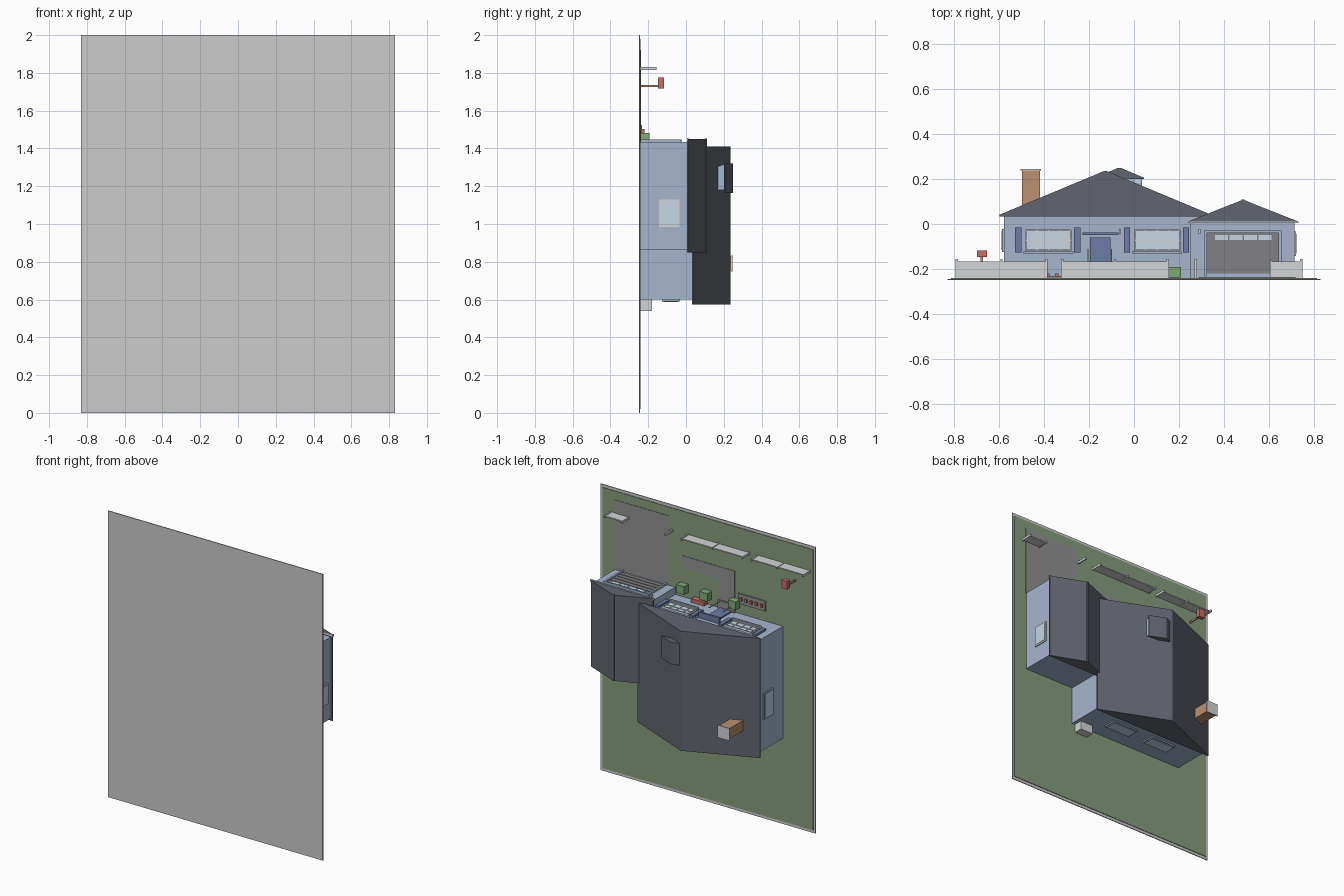
import bpy, bmesh

if "Cube" in bpy.data.objects:
    bpy.data.objects.remove(bpy.data.objects["Cube"])

# House lies on its back: house "up" is +y, street front is +z.
def mat(name, r, g, b):
    m = bpy.data.materials.new(name)
    m.diffuse_color = (r, g, b, 1)
    m.use_nodes = True
    m.node_tree.nodes["Principled BSDF"].inputs["Base Color"].default_value = m.diffuse_color
    return m

WALL = mat("wall_blue", .38, .47, .62)
ROOF = mat("roof_slate", .12, .13, .16)
GRASS = mat("grass", .24, .33, .2)
BUSH = mat("bush_green", .2, .42, .18)
BRICK = mat("brick", .5, .28, .16)
RED = mat("red", .55, .16, .13)
SHUT = mat("shutter_blue", .15, .2, .38)
GLASS = mat("glass", .55, .68, .8)
TRIM = mat("trim", .65, .66, .68)
DOOR = mat("garage_grey", .22, .22, .23)
PAVE = mat("paving", .28, .28, .28)

def prism(name, profile, z0, z1, m=None):
    """Extrude an x-y profile from z0 to z1."""
    bm = bmesh.new()
    f = bm.faces.new([bm.verts.new((x, y, z0)) for x, y in profile])
    ext = bmesh.ops.extrude_face_region(bm, geom=[f])
    vs = [g for g in ext["geom"] if isinstance(g, bmesh.types.BMVert)]
    bmesh.ops.translate(bm, verts=vs, vec=(0, 0, z1 - z0))
    bmesh.ops.recalc_face_normals(bm, faces=bm.faces)
    me = bpy.data.meshes.new(name)
    bm.to_mesh(me)
    bm.free()
    ob = bpy.data.objects.new(name, me)
    bpy.context.collection.objects.link(ob)
    if m:
        me.materials.append(m)
    return ob

def box(name, x0, x1, y0, y1, z0, z1, m=None):
    return prism(name, [(x0, y0), (x1, y0), (x1, y1), (x0, y1)], z0, z1, m)

def gable(name, x0, x1, eave, peak, z0, z1, m, t=.008):
    c = (x0 + x1) / 2
    return prism(name, [(x0, eave - t), (x1, eave - t), (x1, eave), (c + .006, peak),
                        (c - .006, peak), (x0, eave)], z0, z1, m)

G = -.24  # lawn level

# Ground
box("ground_slab", -.83, .83, -.25, -.244, 0, 2)
box("lawn", -.815, .815, -.244, G, .02, 1.98, GRASS)
box("driveway", .29, .72, G, G + .003, 1.43, 1.92, PAVE)
box("front_path", -.21, .2, G, G + .003, 1.585, 1.67, PAVE)
box("door_path", -.21, -.09, G, G + .003, 1.38, 1.585, PAVE)

# Main house and garage volumes
box("main_walls", -.58, .325, G, .035, .6, 1.383, WALL)
gable("main_roof", -.6, .345, .041, .236, .575, 1.41, ROOF)
box("garage_walls", .25, .715, G, .005, .865, 1.435, WALL)
gable("garage_roof", .245, .727, .013, .106, .85, 1.45, ROOF)
box("garage_fascia", .24, .732, .004, .012, 1.44, 1.455, TRIM)
box("garage_ridge_knob", .48, .492, .1, .11, .85, 1.452, ROOF)

# Chimney
box("chimney", -.5, -.42, .07, .24, .755, .828, BRICK)
box("chimney_cap", -.506, -.414, .238, .245, .748, .834, TRIM)

# Dormer on the right slope
box("dormer_walls", -.1, .035, .14, .207, 1.18, 1.308, WALL)
gable("dormer_roof", -.175, .045, .206, .25, 1.165, 1.32, ROOF, .006)
for i, x in enumerate((-.035, .005)):
    box(f"dormer_pane_{i}", x, x + .024, .182, .202, 1.306, 1.313, GLASS)

# Front windows with frames, bars and shutters
def front_window(x0, x1, y0, y1, z):
    box("window_glass", x0, x1, y0, y1, z, z + .006, GLASS)
    t = .007
    for xa, xb, ya, yb in ((x0, x1, y1 - t, y1), (x0, x1, y0, y0 + t),
                           (x0, x0 + t, y0, y1), (x1 - t, x1, y0, y1)):
        box("window_frame", xa, xb, ya, yb, z, z + .014, TRIM)
    ym, xm = (y0 + y1) / 2, (x0 + x1) / 2
    box("window_bar", x0, x1, ym - .003, ym + .003, z, z + .01, TRIM)
    for d in (-.052, 0, .052):
        box("window_mullion", xm + d - .0025, xm + d + .0025, y0, y1, z, z + .01, TRIM)
    box("window_sill", x0 - .008, x1 + .008, y0 - .012, y0 - .003, z, z + .022, WALL)

for x0 in (-.485, 0):
    front_window(x0, x0 + .207, -.12, -.025, 1.383)
    for xs in (x0 - .045, x0 + .218):
        box("shutter", xs, xs + .028, -.128, -.015, 1.383, 1.397, SHUT)

# Front door, canopy, step and rails
box("front_door", -.195, -.105, G, -.06, 1.383, 1.393, SHUT)
box("door_canopy", -.23, -.07, -.05, -.037, 1.383, 1.425, SHUT)
box("door_step", -.215, -.085, G, -.225, 1.383, 1.44, PAVE)
for x in (-.205, -.1):
    box("step_rail_post", x - .003, x + .003, G, -.112, 1.43, 1.436, TRIM)
for x, z in ((-.062, 1.383), (.292, 1.435)):
    box("wall_lamp", x - .005, x + .005, -.045, -.022, z, z + .012, TRIM)
box("brick_planter", .0, .1, G, -.2, 1.383, 1.41, RED)

# Garage door: panels, glazing and frame
box("garage_door", .325, .645, -.22, -.04, 1.435, 1.439, DOOR)
for i in range(4):
    y = -.215 + i * .035
    box(f"garage_panel_{i}", .33, .64, y, y + .029, 1.437, 1.443, DOOR)
for i in range(4):
    x = .362 + i * .064
    box(f"garage_pane_{i}", x, x + .058, -.072, -.05, 1.437, 1.443, GLASS)
for xa, xb, ya, yb in ((.312, .325, G, -.03), (.645, .658, G, -.03), (.312, .658, -.04, -.03)):
    box("garage_frame", xa, xb, ya, yb, 1.435, 1.448, WALL)

# Side and rear windows
box("left_window_frame", -.589, -.58, -.125, -.022, .815, 1.0, WALL)
box("left_window_glass", -.591, -.588, -.115, -.032, .825, .99, GLASS)
box("right_window_frame", .715, .722, -.142, -.034, .985, 1.13, TRIM)
box("right_window_glass", .721, .725, -.132, -.044, .995, 1.12, GLASS)
for i, x in enumerate((.04, -.28)):
    box(f"rear_window_frame_{i}", x - .1, x + .1, -.128, -.032, .591, .6, WALL)
    box(f"rear_window_glass_{i}", x - .09, x + .09, -.118, -.042, .588, .592, GLASS)
box("air_unit", .2, .3, G, -.18, .54, .6, TRIM)

# Front fences and end posts
for x0, x1 in ((-.79, -.39), (-.32, .15), (.61, .745)):
    box("fence", x0, x1, G, -.168, 1.82, 1.828, TRIM)
    for x in (x0, (x0 + x1) / 2, x1) if x1 - x0 > .2 else (x0, x1):
        box("fence_post", x - .005, x + .005, G, -.157, 1.816, 1.832, TRIM)
box("gate_post", .27, .28, G, -.157, 1.816, 1.832, TRIM)

# Mailbox
box("mailbox_post", -.683, -.673, G, -.14, 1.725, 1.737, BRICK)
box("mailbox", -.7, -.655, -.147, -.117, 1.717, 1.775, RED)

# Bushes and flower bed
for i, x in enumerate((.18, 0, -.22)):
    box(f"bush_{i}", x - .03, x + .03, G, -.192, 1.425, 1.482, BUSH)
box("flower_bed", -.45, -.24, G, -.232, 1.455, 1.525, PAVE)
for i in range(5):
    x = -.425 + i * .04
    box(f"flower_{i}", x - .008, x + .008, -.232, -.22, 1.48, 1.502, RED)
